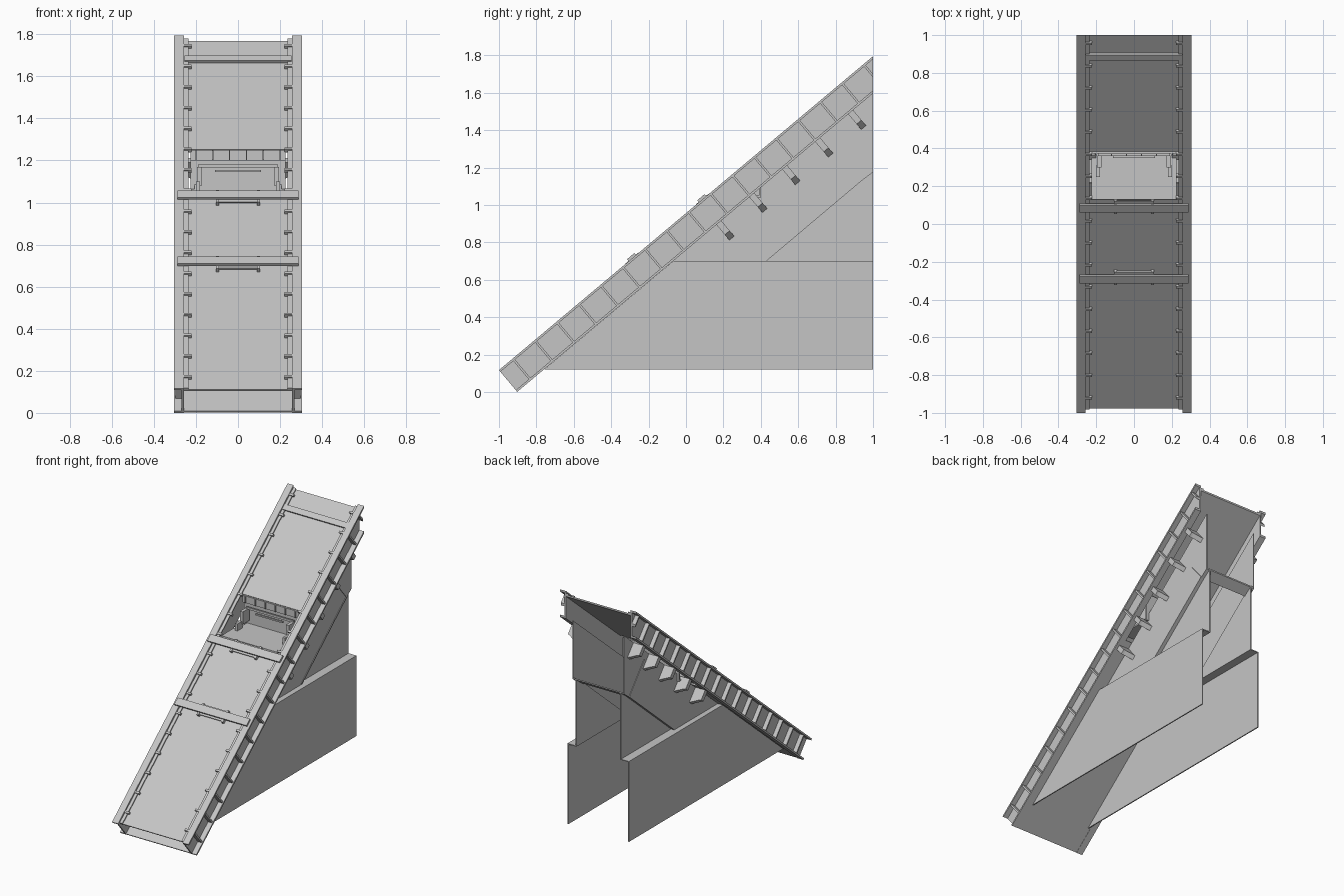
import bpy, bmesh
from math import sin, cos, radians
from mathutils import Vector

cube = bpy.data.objects.get("Cube")
if cube:
    bpy.data.objects.remove(cube)

mat = bpy.data.materials.new("light grey steel")
mat.use_nodes = True
GREY = (0.56, 0.56, 0.56, 1)
mat.diffuse_color = GREY
mat.node_tree.nodes["Principled BSDF"].inputs["Base Color"].default_value = GREY

C, S = cos(radians(40)), sin(radians(40))
DEPTH = 0.152      # height of the side channels
LENGTH = 2.7       # overlong, trimmed at the back plane
PITCH = 0.153      # spacing of ribs and clips


def slope(x, u, n):
    """Point from distance u up the incline and height n above its top."""
    return Vector((x, -1 + u * C - n * S, 0.117 + u * S + n * C))


def under(y):
    """Height of the underside of the incline."""
    return (y + 1 - DEPTH * S) * S / C + 0.117 - DEPTH * C


def prism(bm, ring_a, ring_b):
    a = [bm.verts.new(p) for p in ring_a]
    b = [bm.verts.new(p) for p in ring_b]
    bm.faces.new(a)
    bm.faces.new(b[::-1])
    for i in range(len(a)):
        j = (i + 1) % len(a)
        bm.faces.new((a[i], b[i], b[j], a[j]))


def finish(name, bm):
    # trim everything flush with the vertical back plane
    bmesh.ops.bisect_plane(bm, geom=bm.verts[:] + bm.edges[:] + bm.faces[:],
                           plane_co=(0, 1, 0), plane_no=(0, 1, 0), clear_outer=True)
    rim = [e for e in bm.edges if e.is_boundary]
    if rim:
        bmesh.ops.holes_fill(bm, edges=rim)
    bmesh.ops.recalc_face_normals(bm, faces=bm.faces[:])
    me = bpy.data.meshes.new(name)
    bm.to_mesh(me)
    bm.free()
    me.materials.append(mat)
    ob = bpy.data.objects.new(name, me)
    bpy.context.collection.objects.link(ob)


def bars(name, boxes, mirror=False):
    """Boxes (x0, x1, u0, u1, n0, n1) aligned with the incline."""
    bm = bmesh.new()
    for x0, x1, u0, u1, n0, n1 in boxes:
        for m in ((1, -1) if mirror else (1,)):
            ring = [(u0, n0), (u1, n0), (u1, n1), (u0, n1)]
            prism(bm, [slope(m * x0, u, n) for u, n in ring],
                  [slope(m * x1, u, n) for u, n in ring])
    finish(name, bm)


def plates(name, outline, x0, x1, mirror=True):
    """Upright plate with a (y, z) outline."""
    bm = bmesh.new()
    for m in ((1, -1) if mirror else (1,)):
        prism(bm, [(m * x0, y, z) for y, z in outline],
              [(m * x1, y, z) for y, z in outline])
    finish(name, bm)


def rect(y0, y1, z0, z1):
    return [(y0, z0), (y1, z0), (y1, z1), (y0, z1)]


# side channels with ribs outside and clips inside
bars("side_channels", [
    (0.257, 0.268, 0, LENGTH, -DEPTH, 0),
    (0.257, 0.305, 0, LENGTH, -0.012, 0),
    (0.257, 0.305, 0, LENGTH, -DEPTH, -DEPTH + 0.012)], True)
stations = [0.09 + PITCH * i for i in range(17)]
bars("channel_ribs", [(0.262, 0.298, u, u + 0.012, -DEPTH + 0.01, -0.01)
                      for u in stations], True)
HATCH0, HATCH1 = 1.47, 1.79
bars("edge_strips", [(0.236, 0.26, 0.015, LENGTH, -0.02, -0.012)], True)
bars("edge_clips", [(0.222, 0.258, u, u + 0.014, -0.024, -0.004)
                    for u in stations], True)

# deck with hatch opening, and lower pan
bars("deck", [(-0.26, 0.26, 0.015, HATCH0, -0.03, -0.02),
              (-0.26, 0.26, HATCH1, LENGTH, -0.03, -0.02)])
bars("lower_pan", [(-0.26, 0.26, 0.0, HATCH0, -DEPTH + 0.002, -DEPTH + 0.012)])
bars("top_crossbar", [(-0.255, 0.255, 2.43, 2.47, -0.022, -0.006)])

# crossbars over the deck, each with a low handle
CROSS = (0.905, 1.395)
bars("crossbars", [(-0.288, 0.288, u, u + 0.052, 0, 0.014) for u in CROSS])
bars("crossbar_handles", [box for u in CROSS for box in (
    (-0.1, 0.1, u - 0.012, u + 0.064, -0.012, -0.003),
    (-0.105, -0.09, u - 0.02, u + 0.07, -0.02, 0.002),
    (0.09, 0.105, u - 0.02, u + 0.07, -0.02, 0.002))])

# hatch recess
plates("hatch_floor", rect(0.13, 0.4, 1.04, 1.05), -0.225, 0.225, False)
plates("hatch_back", rect(0.39, 0.4, 1.04, 1.24), -0.225, 0.225, False)
plates("hatch_lintel", rect(0.372, 0.385, 1.2, 1.25), -0.225, 0.225, False)
bm = bmesh.new()
for i in range(6):
    x = -0.2 + 0.08 * i
    ring = rect(0.362, 0.374, 1.203, 1.247)
    prism(bm, [(x - 0.003, *p) for p in ring], [(x + 0.003, *p) for p in ring])
finish("lintel_ribs", bm)
plates("hatch_rail", rect(0.36, 0.372, 1.165, 1.18), -0.19, 0.19, False)
plates("hatch_handle", rect(0.35, 0.362, 1.145, 1.155), -0.11, 0.11, False)
plates("hatch_arms", rect(0.3, 0.375, 1.08, 1.17), 0.172, 0.195)
plates("hatch_feet", rect(0.25, 0.31, 1.05, 1.1), 0.18, 0.2)

# lower skirts with an inward ledge
LEDGE = 0.7
start = -0.068
plates("lower_skirts", [(-0.759, 0.12), (1, 0.12), (1, LEDGE), (start, LEDGE)],
       0.237, 0.245)
plates("skirt_ledges", rect(start, 1, LEDGE - 0.006, LEDGE), 0.175, 0.245)

# upper skirts: inner rear panel and outer panel hanging from the incline
KNEE, FOOT = (0.94, 1.13), (0.43, LEDGE)
plates("inner_panels", [FOOT, (1, LEDGE), (1, 1.175), KNEE], 0.175, 0.182)
plates("outer_panels", [(-0.1, 0.675), (-0.04, 0.665), (0, LEDGE), FOOT, KNEE,
                        (1, 1.175), (1, under(1)), (-0.1, under(-0.1))], 0.2, 0.207)
plates("panel_flanges", [FOOT, KNEE, (0.935, 1.14), (0.425, 0.71)], 0.175, 0.21)
plates("panel_seams", [(0.77, 1.335), KNEE, (0.946, 1.135), (0.776, 1.34)], 0.2, 0.211)
plates("rear_tie", [KNEE, (1, 1.175), (1, 1.185), (0.935, 1.14)], -0.2, 0.2, False)

# tapered gussets under the channels
bm = bmesh.new()
profile = [(0.203, 0), (0.285, 0), (0.285, -0.07), (0.27, -0.075), (0.203, -0.11)]
for i in range(5):
    u = 1.39 + 0.23 * i
    for m in (1, -1):
        prism(bm, [slope(m * x, u, n - DEPTH) for x, n in profile],
              [slope(m * x, u + 0.034, n - DEPTH) for x, n in profile])
finish("gussets", bm)
